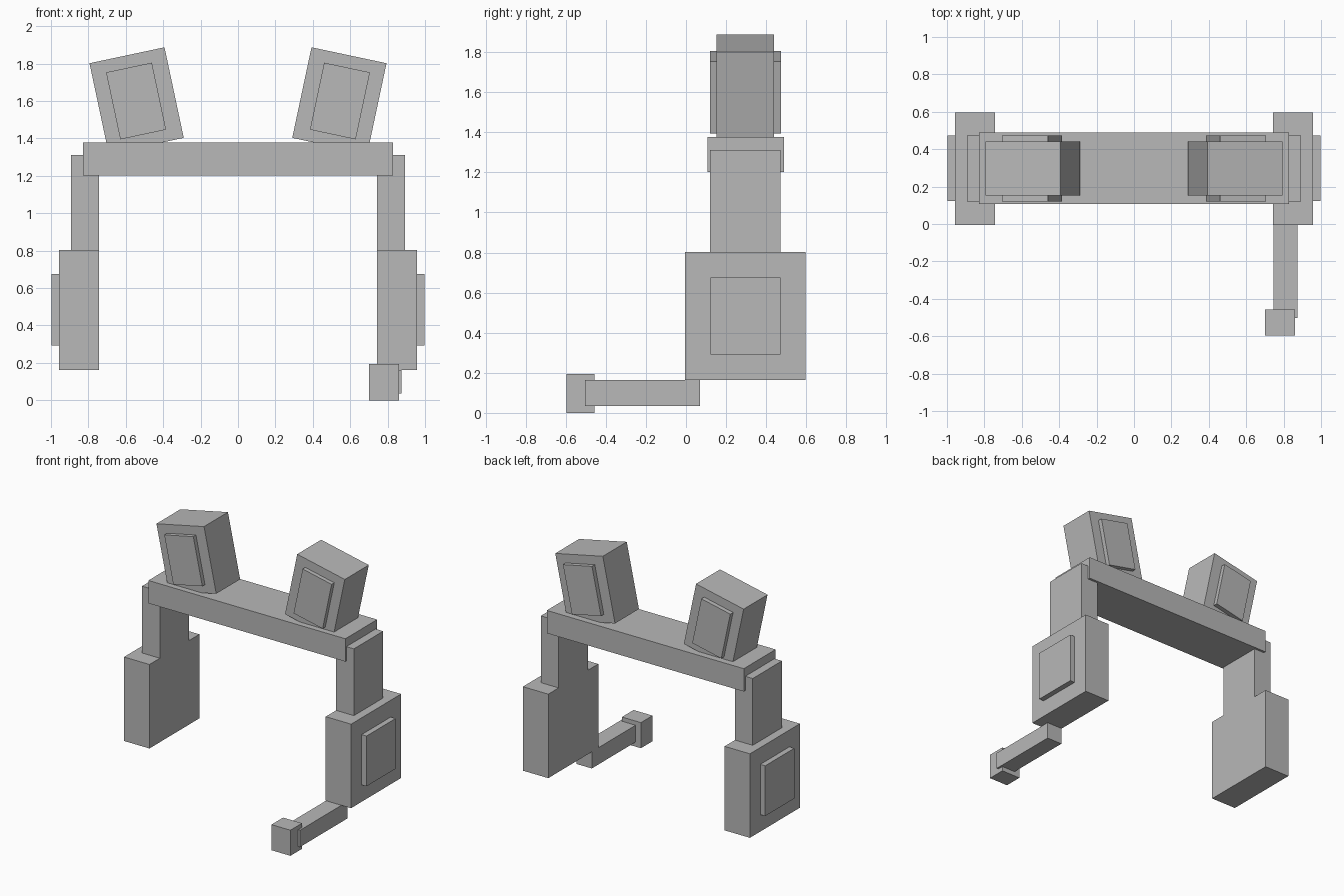
import bpy
import bmesh
from math import radians
from mathutils import Matrix, Vector

if "Cube" in bpy.data.objects:
    bpy.data.objects.remove(bpy.data.objects["Cube"], do_unlink=True)

grey = bpy.data.materials.new("plain_grey")
grey.use_nodes = True
GREY = (0.48, 0.48, 0.48, 1)
grey.diffuse_color = GREY
grey.node_tree.nodes["Principled BSDF"].inputs["Base Color"].default_value = GREY


def box(name, x, y, z, tilt=0):
    """Box from its x, y, z ranges, tilted about its own centre on the y axis."""
    spans = (x, y, z)
    centre = Vector([(a + b) / 2 for a, b in spans])
    size = Vector([b - a for a, b in spans])
    bm = bmesh.new()
    bmesh.ops.create_cube(bm, size=1, matrix=Matrix.Diagonal(size).to_4x4())
    mesh = bpy.data.meshes.new(name)
    bm.to_mesh(mesh)
    bm.free()
    mesh.materials.append(grey)
    obj = bpy.data.objects.new(name, mesh)
    obj.location = centre
    obj.rotation_euler.y = radians(tilt)
    bpy.context.collection.objects.link(obj)
    return obj


def pair(name, x, y, z, tilt=0):
    """The same box on the left (+x) and mirrored on the right (-x)."""
    box("left_" + name, x, y, z, tilt)
    box("right_" + name, (-x[1], -x[0]), y, z, -tilt)


# Headband across the top
box("headband", (-0.83, 0.83), (0.107, 0.49), (1.203, 1.377))

# Side arms, ear cups and raised outer plates
pair("arm", (0.743, 0.893), (0.12, 0.472), (0.80, 1.312))
pair("ear_cup", (0.743, 0.957), (-0.005, 0.597), (0.163, 0.803))
pair("cup_plate", (0.95, 0.998), (0.122, 0.472), (0.292, 0.675))

# Tilted animal ears with panels standing out at front and back
pair("ear", (0.337, 0.747), (0.152, 0.44), (1.355, 1.85), 12)
pair("ear_panel", (0.42, 0.67), (0.12, 0.474), (1.417, 1.783), 12)

# Microphone on the left cup
box("microphone_boom", (0.745, 0.875), (-0.503, 0.07), (0.035, 0.163))
box("microphone_tip", (0.70, 0.86), (-0.597, -0.457), (0, 0.195))
